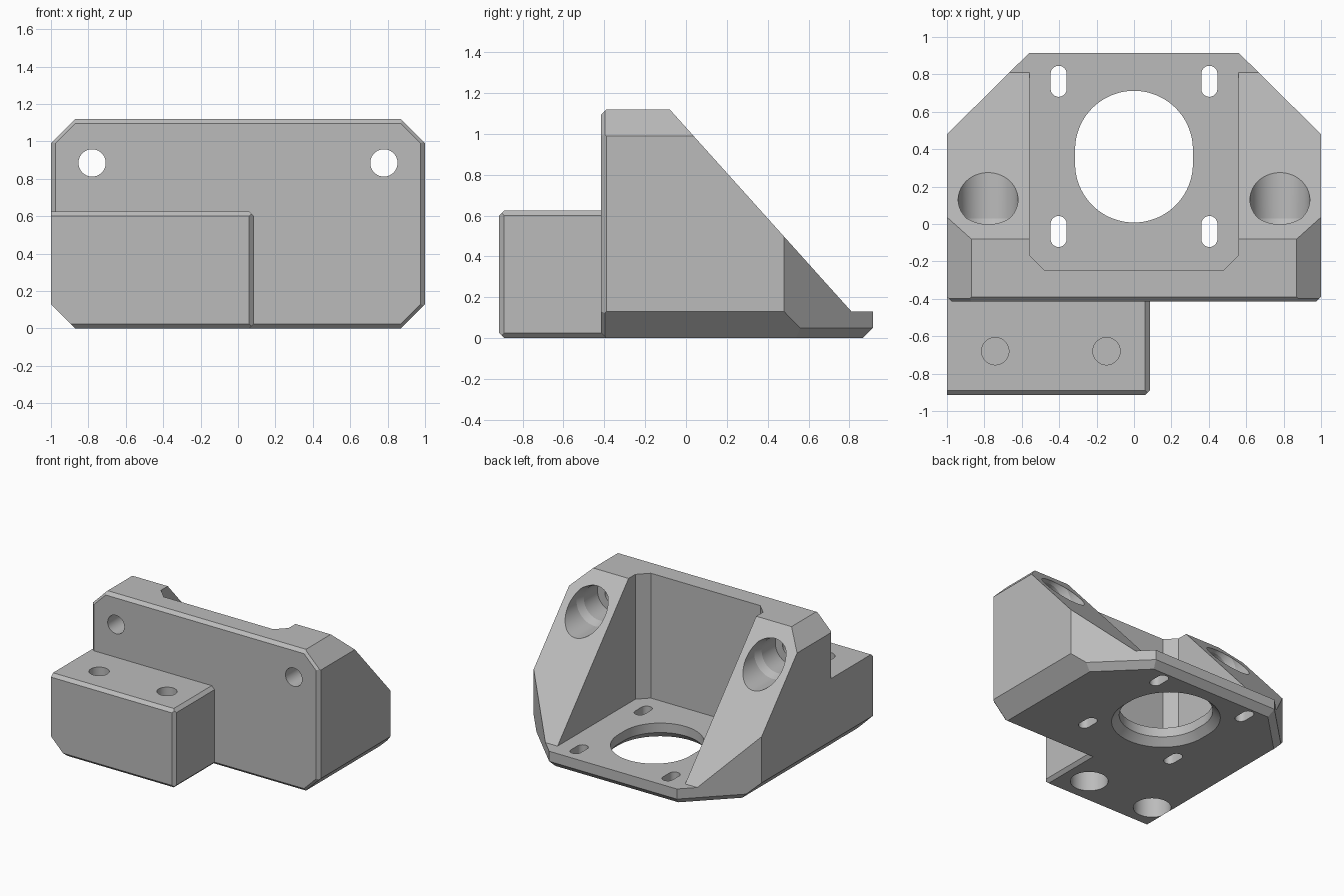
import bpy, bmesh, math
from mathutils import Vector

if "Cube" in bpy.data.objects:
    bpy.data.objects.remove(bpy.data.objects["Cube"])

grey = bpy.data.materials.new("plain grey")
grey.diffuse_color = (0.5, 0.5, 0.5, 1)
grey.use_nodes = True
grey.node_tree.nodes["Principled BSDF"].inputs["Base Color"].default_value = grey.diffuse_color


def make_object(name, bm):
    bmesh.ops.recalc_face_normals(bm, faces=bm.faces[:])
    me = bpy.data.meshes.new(name)
    bm.to_mesh(me)
    bm.free()
    ob = bpy.data.objects.new(name, me)
    bpy.context.collection.objects.link(ob)
    me.materials.append(grey)
    return ob


def cut_box(name, lo, hi, planes):
    """Box trimmed by planes given as (point, outward normal)."""
    bm = bmesh.new()
    bmesh.ops.create_cube(bm, size=1)
    for v in bm.verts:
        v.co = Vector([(a + b) / 2 + c * (b - a) for a, b, c in zip(lo, hi, v.co)])
    for co, no in planes:
        geom = bm.verts[:] + bm.edges[:] + bm.faces[:]
        res = bmesh.ops.bisect_plane(bm, geom=geom, dist=1e-6, plane_co=co,
                                     plane_no=Vector(no).normalized(), clear_outer=True)
        edges = [e for e in res["geom_cut"] if isinstance(e, bmesh.types.BMEdge)]
        bmesh.ops.contextual_create(bm, geom=edges)
    return make_object(name, bm)


def loft(name, rings):
    """Closed solid through rings of points."""
    bm = bmesh.new()
    rows = [[bm.verts.new(p) for p in ring] for ring in rings]
    n = len(rows[0])
    for a, b in zip(rows, rows[1:]):
        for i in range(n):
            bm.faces.new((a[i], a[(i + 1) % n], b[(i + 1) % n], b[i]))
    bm.faces.new(rows[0])
    bm.faces.new(rows[-1])
    return make_object(name, bm)


def oval(x, y, z, r, shift=0.0, n=48):
    """Horizontal circle, stretched along y by a shift."""
    pts = []
    for i in range(n):
        a = 2 * math.pi * (i + 0.5) / n
        pts.append((x + r * math.cos(a),
                    y + r * math.sin(a) + math.copysign(shift, math.sin(a)), z))
    return pts


def ring_y(x, y, z, r, n=48):
    """Upright circle facing y."""
    return [(x + px, y, z + py) for px, py, _ in oval(0, 0, 0, r, 0, n)]


def boolean(target, other, op="DIFFERENCE"):
    mod = target.modifiers.new("cut", "BOOLEAN")
    mod.operation, mod.solver, mod.object = op, "EXACT", other
    bpy.context.view_layer.objects.active = target
    bpy.ops.object.modifier_apply(modifier=mod.name)
    bpy.data.objects.remove(other)


# Main body: chamfered outer shape
H, F, B = 1.12, -0.415, 0.915
planes = [((0, F, 0.025), (0, -1, -1)), ((0, F, H - 0.025), (0, -1, 1)),
          ((0, B, 0.05), (0, 1, -1))]
d = Vector((0.435, 0.44)).normalized()
for s in (-1, 1):
    planes += [
        ((s, 0, H - 0.13), (s, 0, 1)),                # upper side corner
        ((s, 0, 0.13), (s, 0, -1)),                   # lower side corner
        ((s, 0.48, 0), (s * d.x, d.y, 0)),            # rear corner
        ((s, 0.48, 0.05), (s * d.x, d.y, -1)),        # rear corner lower edge
        ((s * 0.975, F, 0), (s, -1, 0)),              # front rim
        ((s, F, H - 0.155), (s, -1.414, 1)),          # front rim, upper corner
        ((s, F, 0.155), (s, -1.414, -1)),             # front rim, lower corner
    ]
body = cut_box("motor_bracket", (-1, F, 0), (1, B, H), planes)

# Sloped back
slope = [(0.81, 0.13), (1.2, 0.13), (1.2, 1.5), (-0.422, 1.5)]
boolean(body, loft("slope_cutter", [[(x, y, z) for y, z in slope] for x in (-1.2, 1.2)]))

# Pocket between the two side ribs
pocket = [(-0.56, 1.2), (-0.56, -0.165), (-0.48, -0.245),
          (0.48, -0.245), (0.56, -0.165), (0.56, 1.2)]
boolean(body, loft("pocket_cutter", [[(x, y, z) for x, y in pocket] for z in (0.13, 1.5)]))

# Front mounting block
X, Y, Z, c = 0.085, -0.915, 0.625, 0.025
block = cut_box("mounting_block", (-1, Y, 0), (X, -0.36, Z), [
    ((0, Y, Z - c), (0, -1, 1)), ((0, Y, c), (0, -1, -1)),
    ((X, Y + c, 0), (1, -1, 0)), ((X, 0, Z - c), (1, 0, 1)),
    ((X, 0, c), (1, 0, -1)), ((-1, 0, 0.13), (-1, 0, -1))])
boolean(body, block, "UNION")

# Central opening with a flared underside
boolean(body, loft("opening_cutter", [
    oval(0, 0.36, -0.02, 0.39, 0.037, 96), oval(0, 0.36, 0.055, 0.315, 0.037, 96),
    oval(0, 0.36, 0.3, 0.315, 0.037, 96)]))

# Four slots in the base
for x in (-0.403, 0.403):
    for y in (-0.04, 0.763):
        boolean(body, loft("slot_cutter", [oval(x, y, z, 0.043, 0.04, 32)
                                           for z in (-0.1, 0.3)]))

# Bolt holes through the front wall with wide bores in the ribs
for x in (-0.78, 0.78):
    boolean(body, loft("bolt_cutter", [ring_y(x, y, 0.885, 0.073) for y in (-0.6, 0)]))
    boolean(body, loft("bore_cutter", [
        ring_y(x, -0.2, 0.885, 0.137), ring_y(x, -0.03, 0.885, 0.137),
        ring_y(x, 0.03, 0.885, 0.16), ring_y(x, 0.6, 0.885, 0.16)]))

# Block holes: narrow from above, wide from below, with a thin web between
for x in (-0.742, -0.147):
    boolean(body, loft("upper_hole_cutter", [oval(x, -0.68, z, 0.073) for z in (0.27, 0.8)]))
    boolean(body, loft("lower_hole_cutter", [oval(x, -0.68, z, 0.137) for z in (-0.1, 0.25)]))

# Smooth bores, sharp edges elsewhere
bpy.ops.object.select_all(action="DESELECT")
body.select_set(True)
bpy.context.view_layer.objects.active = body
bpy.ops.object.shade_smooth_by_angle(angle=math.radians(20))
